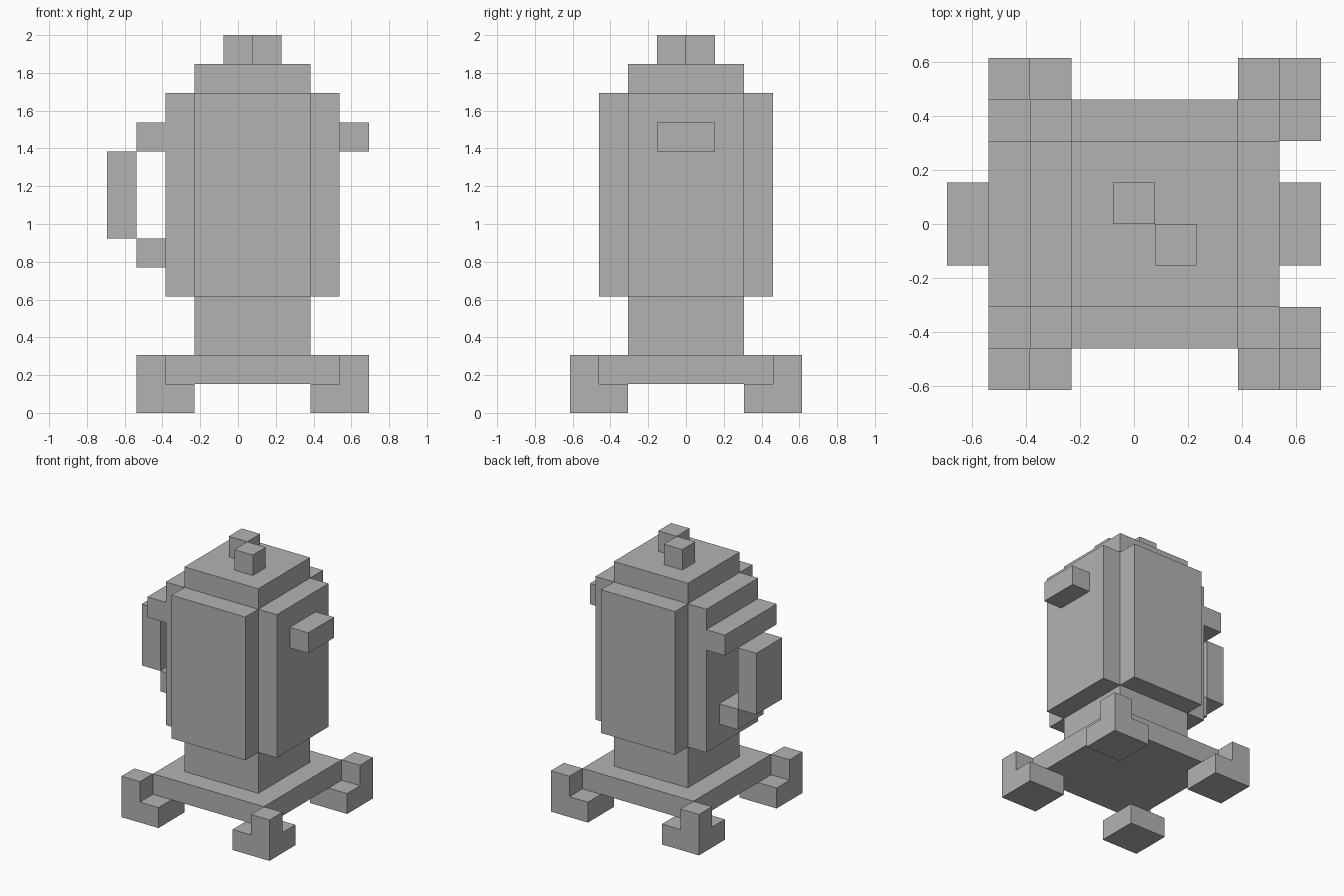
import bpy
import bmesh

U = 2 / 13      # one block
MID = 0.5       # centre of the body along x, in blocks

cube = bpy.data.objects.get("Cube")
if cube:
    bpy.data.objects.remove(cube, do_unlink=True)

grey = bpy.data.materials.new("plain_grey")
grey.use_nodes = True
colour = (0.45, 0.45, 0.45, 1)
grey.diffuse_color = colour
grey.node_tree.nodes["Principled BSDF"].inputs["Base Color"].default_value = colour


def prism(name, outline, z0, z1):
    """Extrude a flat outline (in blocks) from z0 up to z1."""
    bm = bmesh.new()
    base = bm.faces.new([bm.verts.new((x * U, y * U, z0 * U)) for x, y in outline])
    top = bmesh.ops.extrude_face_region(bm, geom=[base])["geom"]
    verts = [g for g in top if isinstance(g, bmesh.types.BMVert)]
    bmesh.ops.translate(bm, verts=verts, vec=(0, 0, (z1 - z0) * U))
    bmesh.ops.recalc_face_normals(bm, faces=bm.faces)
    mesh = bpy.data.meshes.new(name)
    bm.to_mesh(mesh)
    bm.free()
    mesh.materials.append(grey)
    obj = bpy.data.objects.new(name, mesh)
    bpy.context.collection.objects.link(obj)
    return obj


def block(name, x, y, z):
    """Box given by its (low, high) extents in blocks."""
    outline = [(x[0], y[0]), (x[1], y[0]), (x[1], y[1]), (x[0], y[1])]
    return prism(name, outline, *z)


def centred(name, half, z):
    return block(name, (MID - half, MID + half), (-half, half), z)


# Base plate and neck
centred("base_plate", 3, (1, 2))
centred("neck", 2, (2, 4))

# Body with notched corners
quarter = [(3, -2), (3, 2), (2, 2)]
cross = []
for _ in range(4):
    cross += [(MID + x, y) for x, y in quarter]
    quarter = [(-y, x) for x, y in quarter]
prism("body", cross, 4, 11)

# Cap with two offset knobs
centred("cap", 2, (11, 12))
block("back_knob", (-0.5, 0.5), (0, 1), (12, 13))
block("front_knob", (0.5, 1.5), (-1, 0), (12, 13))

# Feet: a square pad with a raised outer corner
for sx, side in ((1, "left"), (-1, "right")):
    for sy, end in ((-1, "front"), (1, "back")):
        def span(s, a, b, mid=0):
            return sorted((mid + s * a, mid + s * b))
        block(f"{end}_{side}_foot", span(sx, 2, 4, MID), span(sy, 2, 4), (0, 1))
        block(f"{end}_{side}_foot_corner", span(sx, 3, 4, MID), span(sy, 3, 4), (1, 2))

# Spout and handle
block("spout", (3.5, 4.5), (-1, 1), (9, 10))
block("handle_upper_bar", (-3.5, -2.5), (-2, 2), (9, 10))
block("handle_grip", (-4.5, -3.5), (-1, 1), (6, 9))
block("handle_lower_bar", (-3.5, -2.5), (-1, 1), (5, 6))
